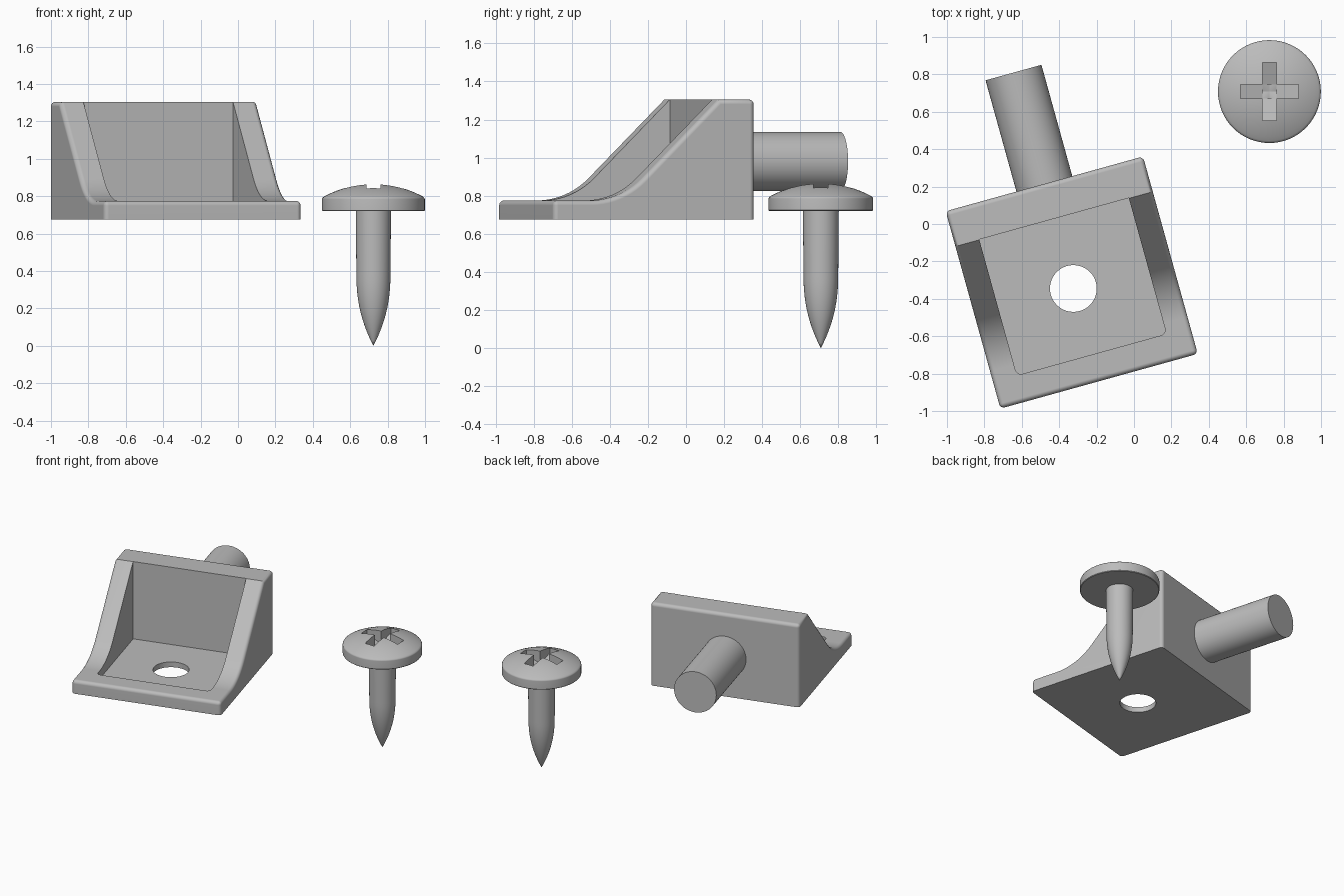
import bpy, bmesh, math
from mathutils import Matrix, Vector

cube = bpy.data.objects.get("Cube")
if cube:
    bpy.data.objects.remove(cube, do_unlink=True)

grey = bpy.data.materials.new("light grey")
grey.use_nodes = True
COLOUR = (0.5, 0.5, 0.5, 1)
grey.diffuse_color = COLOUR
grey.node_tree.nodes["Principled BSDF"].inputs["Base Color"].default_value = COLOUR


def add_object(name, bm, matrix):
    bmesh.ops.recalc_face_normals(bm, faces=bm.faces)
    mesh = bpy.data.meshes.new(name)
    bm.to_mesh(mesh)
    bm.free()
    mesh.materials.append(grey)
    obj = bpy.data.objects.new(name, mesh)
    bpy.context.collection.objects.link(obj)
    obj.matrix_world = matrix
    return obj


def prism(points, offset):
    """Closed solid from an outline of 3D points pushed along offset."""
    bm = bmesh.new()
    face = bm.faces.new([bm.verts.new(p) for p in points])
    new = bmesh.ops.extrude_face_region(bm, geom=[face])["geom"]
    bmesh.ops.translate(bm, vec=offset,
                        verts=[g for g in new if isinstance(g, bmesh.types.BMVert)])
    bmesh.ops.recalc_face_normals(bm, faces=bm.faces)
    return bm


def cylinder(radius, depth, matrix):
    bm = bmesh.new()
    bmesh.ops.create_cone(bm, cap_ends=True, segments=64, radius1=radius,
                          radius2=radius, depth=depth, matrix=matrix)
    return bm


def activate(obj):
    bpy.ops.object.select_all(action='DESELECT')
    obj.select_set(True)
    bpy.context.view_layer.objects.active = obj


def cut(obj, cutter):
    cutter.hide_render = True
    activate(obj)
    mod = obj.modifiers.new("cut", 'BOOLEAN')
    mod.operation, mod.solver, mod.object = 'DIFFERENCE', 'EXACT', cutter
    bpy.ops.object.modifier_apply(modifier=mod.name)
    bpy.data.objects.remove(cutter, do_unlink=True)


def smooth(obj):
    activate(obj)
    bpy.ops.object.shade_smooth_by_angle(angle=math.radians(32))
    obj.modifiers.new("even shading", 'WEIGHTED_NORMAL').keep_sharp = True


# Bracket: side profile with a swept slope, pushed across its width
HALF, BOTTOM, LIP, TOP = 0.5475, 0.675, 0.775, 1.305
WALL, SWEEP = 0.352, 0.4
place = Matrix.Translation((-0.333, -0.313, 0)) @ Matrix.Rotation(math.radians(15.5), 4, 'Z')
profile = [(HALF, TOP), (HALF, BOTTOM), (-HALF, BOTTOM), (-HALF, LIP)]
for i in range(11):
    a = math.radians(45) * i / 10
    profile.append((-0.344 + SWEEP * math.sin(a), LIP + SWEEP * (1 - math.cos(a))))
profile.append((WALL, TOP))
bm = prism([(-HALF, y, z) for y, z in profile], Vector((2 * HALF, 0, 0)))

# Round every square outer edge except those on the underside
edges = [e for e in bm.edges if e.calc_face_angle(0) > math.radians(60)
         and max(v.co.z for v in e.verts) > BOTTOM + 0.01]
bmesh.ops.bevel(bm, geom=edges, offset=0.025, segments=4, profile=0.5, affect='EDGES')
bracket = add_object("bracket", bm, place)

# Pocket with softened corners at the front
FLOOR, INNER = 0.715, 0.415
bm = prism([(-INNER, -0.4, FLOOR), (INNER, -0.4, FLOOR),
            (INNER, WALL + 0.002, FLOOR), (-INNER, WALL + 0.002, FLOOR)], Vector((0, 0, 1)))
corners = [e for e in bm.edges if all(v.co.y < 0 for v in e.verts)
           and abs(e.verts[0].co.z - e.verts[1].co.z) > 0.5]
bmesh.ops.bevel(bm, geom=corners, offset=0.03, segments=4, profile=0.5, affect='EDGES')
pocket = add_object("pocket_cutter", bm, place)

# Screw hole through the floor
hole = add_object("hole_cutter", cylinder(0.125, 0.4, Matrix.Translation((0, -0.033, FLOOR))), place)
bpy.context.view_layer.update()
cut(bracket, pocket)
cut(bracket, hole)
smooth(bracket)

# Peg standing out of the back wall
START, END = HALF - 0.05, 1.165
peg_axis = Matrix.Translation((0, (START + END) / 2, 0.98)) @ Matrix.Rotation(math.pi / 2, 4, 'X')
smooth(add_object("peg", cylinder(0.155, END - START, peg_axis), place))

# Screw: turned outline of tip, shank and domed head
RIM, HEAD_LOW, HEAD_MID, HEAD_TOP = 0.275, 0.72, 0.785, 0.865
SHANK, TAPER = 0.091, 0.38
outline = []
for i in range(15):
    t = 1 - i / 14
    outline.append((SHANK * (1 - t ** 2.2), TAPER * (1 - t)))
outline += [(0.094, HEAD_LOW), (RIM - 0.004, HEAD_LOW), (RIM, HEAD_LOW + 0.004),
            (RIM, HEAD_MID), (RIM - 0.004, HEAD_MID + 0.008)]
edge_r, rise = RIM - 0.012, HEAD_TOP - HEAD_MID - 0.014
ball = (edge_r ** 2 + rise ** 2) / (2 * rise)
for i in range(13):
    r = edge_r * (1 - i / 12)
    outline.append((r, HEAD_TOP - ball + math.sqrt(ball ** 2 - r ** 2)))
bm = bmesh.new()
verts = [bm.verts.new((r, 0, z)) for r, z in outline]
lines = [bm.edges.new(pair) for pair in zip(verts, verts[1:])]
bmesh.ops.spin(bm, geom=verts + lines, cent=(0, 0, 0), axis=(0, 0, 1),
               angle=2 * math.pi, steps=64, use_merge=True)
bmesh.ops.remove_doubles(bm, verts=bm.verts, dist=0.0002)
stand = Matrix.Translation((0.724, 0.708, 0))
screw = add_object("screw", bm, stand)

# Cross recess: two slots whose floors slope down to the middle
ARM, SLOT = 0.155, 0.038
shape = [(-ARM, 1), (-ARM, 0.805), (0, 0.755), (ARM, 0.805), (ARM, 1)]
for turn in (0, math.pi / 2):
    bm = prism([(x, -SLOT, z) for x, z in shape], Vector((0, 2 * SLOT, 0)))
    slot = add_object("slot_cutter", bm, stand @ Matrix.Rotation(turn, 4, 'Z'))
    bpy.context.view_layer.update()
    cut(screw, slot)
smooth(screw)
